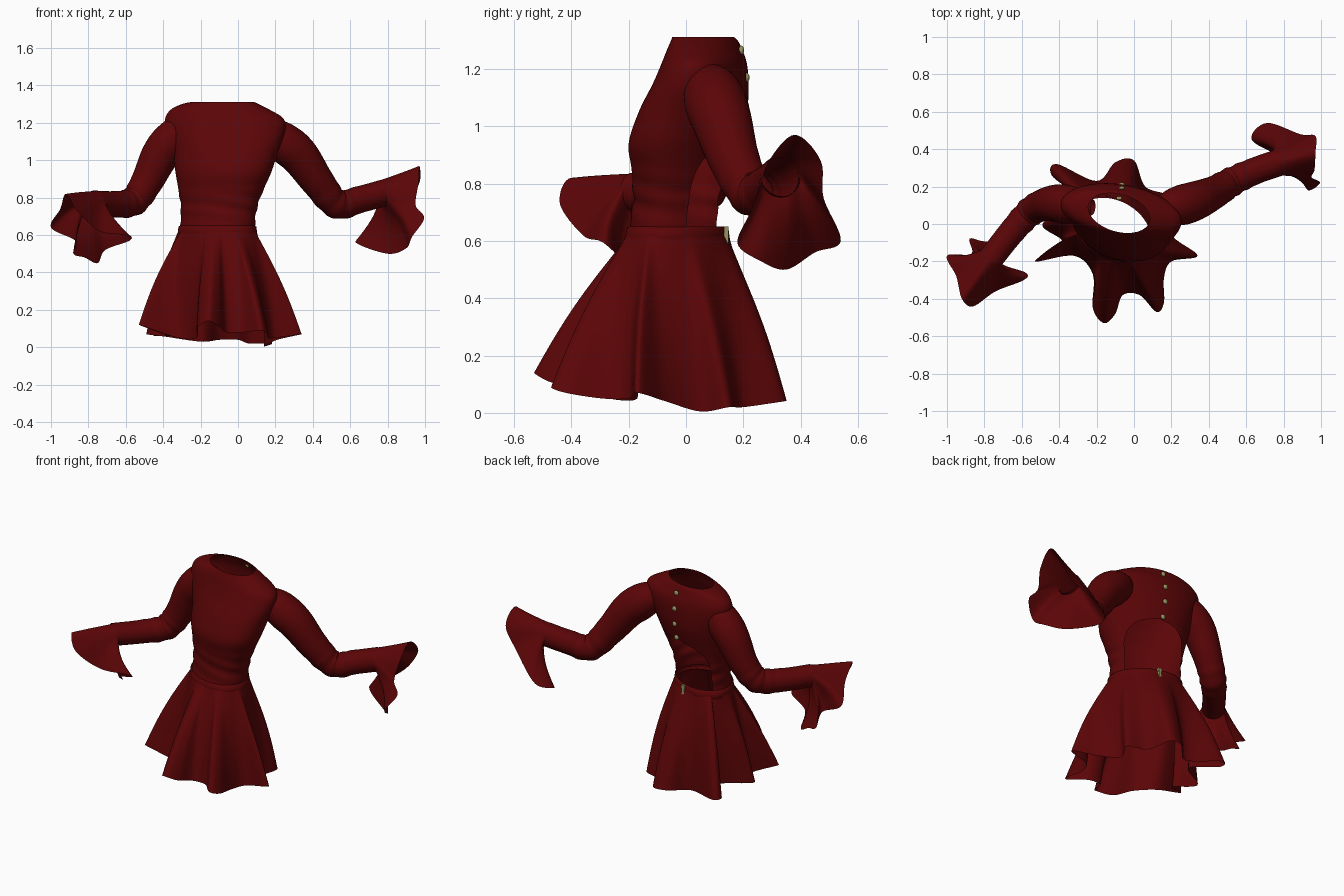
import bpy, bmesh
from math import sin, cos, pi, atan2
from mathutils import Vector

cube = bpy.data.objects.get("Cube")
if cube:
    bpy.data.objects.remove(cube)


def material(name, rgb, rough):
    m = bpy.data.materials.new(name)
    m.use_nodes = True
    m.diffuse_color = (*rgb, 1)
    bsdf = m.node_tree.nodes["Principled BSDF"]
    bsdf.inputs["Base Color"].default_value = (*rgb, 1)
    bsdf.inputs["Roughness"].default_value = rough
    return m


RED = material("dark_red_cloth", (0.105, 0.0015, 0.002), 0.8)
BRASS = material("dull_brass", (0.32, 0.30, 0.12), 0.5)


def spline(pts, steps, closed=False):
    """Smooth curve through points with any number of components."""
    n, out = len(pts), []
    get = (lambda i: pts[i % n]) if closed else (lambda i: pts[max(0, min(n - 1, i))])
    for i in range(n if closed else n - 1):
        for s in range(steps):
            t = s / steps
            out.append([b + 0.5 * t * (c - a + t * (2 * a - 5 * b + 4 * c - d
                        + t * (3 * (b - c) + d - a)))
                        for a, b, c, d in zip(get(i - 1), get(i), get(i + 1), get(i + 2))])
    if not closed:
        out.append(list(pts[-1]))
    return out


def loft(name, rings, closed=True):
    """Skin a list of equally long rings."""
    bm = bmesh.new()
    rows = [[bm.verts.new(p) for p in ring] for ring in rings]
    n = len(rows[0])
    for a, b in zip(rows, rows[1:]):
        for j in range(n if closed else n - 1):
            k = (j + 1) % n
            bm.faces.new((a[j], a[k], b[k], b[j]))
    bmesh.ops.remove_doubles(bm, verts=bm.verts, dist=0.0002)
    return finish(name, bm, RED)


def finish(name, bm, mat):
    me = bpy.data.meshes.new(name)
    bm.to_mesh(me)
    bm.free()
    me.materials.append(mat)
    ob = bpy.data.objects.new(name, me)
    bpy.context.collection.objects.link(ob)
    for p in me.polygons:
        p.use_smooth = True
    return ob


TWIST = -0.28  # turns the body a little to its right


def oval(x0, x1, y0, y1, a, z, grow=0.0):
    """Point on a turned oval given by its extents."""
    return Vector(((x0 + x1) / 2 + ((x1 - x0) / 2 + grow) * cos(a),
                   (y0 + y1) / 2 + ((y1 - y0) / 2 + grow) * sin(a + TWIST), z))


# Bodice: z, then left-right and front-back extents, with an arched open back
BODY = [(0.63, -0.31, 0.09, -0.20, 0.14), (0.74, -0.305, 0.10, -0.185, 0.145),
        (0.85, -0.32, 0.14, -0.19, 0.16), (0.94, -0.335, 0.18, -0.20, 0.185),
        (1.05, -0.35, 0.215, -0.165, 0.213), (1.15, -0.38, 0.25, -0.115, 0.218),
        (1.22, -0.39, 0.245, -0.085, 0.212), (1.27, -0.36, 0.17, -0.065, 0.195),
        (1.30, -0.30, 0.11, -0.052, 0.18), (1.312, -0.245, 0.085, -0.048, 0.165)]
ARCH_LOW, ARCH_TOP, SEGS = 0.66, 0.955, 96
rings = []
for z, x0, x1, y0, y1 in spline(BODY, 10):
    q = max(0, (z - ARCH_LOW) / (ARCH_TOP - ARCH_LOW))
    gap = 1.02 * (1 - q ** 3) ** 0.5 if q < 1 else 0
    ring = []
    for j in range(SEGS + 1):
        a = pi / 2 - 0.1 + gap + (2 * pi - 2 * gap) * j / SEGS
        crease = 0.004 * sin(z * 75 + 3 * sin(a + 1)) * max(0, 1 - abs(z - 0.74) * 8)
        ring.append(oval(x0, x1, y0, y1, a, z, crease))
    rings.append(ring)
loft("bodice", rings, closed=False)

# Waistband
WAIST = BODY[0][1:]
BAND = [(0.595, 0.01), (0.60, 0.014), (0.645, 0.008), (0.65, 0.0)]
turn = [2 * pi * j / SEGS for j in range(SEGS)]
loft("waistband", [[oval(*WAIST, a, z, g) for a in turn] for z, g in BAND])

# Skirt: hem loop of deep folds, joined to the waist
HEM = [(0.34, -0.17, 0.07), (0.21, -0.07, 0.04), (0.14, 0.05, 0.005), (0.18, 0.15, 0.02),
       (0.06, 0.20, 0.02), (0.0, 0.34, 0.04), (-0.10, 0.33, 0.04), (-0.20, 0.23, 0.03),
       (-0.41, 0.32, 0.06), (-0.44, 0.26, 0.06), (-0.31, 0.13, 0.06), (-0.49, 0.0, 0.07),
       (-0.38, -0.10, 0.06), (-0.53, -0.20, 0.12), (-0.32, -0.17, 0.05), (-0.22, -0.27, 0.05),
       (-0.22, -0.45, 0.10), (-0.16, -0.53, 0.14), (-0.10, -0.48, 0.11), (-0.06, -0.38, 0.08),
       (0.03, -0.38, 0.08), (0.12, -0.47, 0.09), (0.16, -0.42, 0.07), (0.16, -0.29, 0.05),
       (0.20, -0.20, 0.05)]
hem = [Vector(p) for p in spline(HEM, 8, closed=True)]
mid = Vector(((WAIST[0] + WAIST[1]) / 2, (WAIST[2] + WAIST[3]) / 2, 0))
top = [oval(*WAIST, atan2(p.y - mid.y, p.x - mid.x), 0.62, 0.01) for p in hem]
rings = []
for i in range(25):
    t = 1 - i / 24
    rings.append([w.lerp(h, t) + (w - mid).to_2d().normalized().to_3d() * 0.02 * sin(pi * t)
                  for w, h in zip(top, hem)])
loft("skirt", rings)


def arm_ring(centre, way, radius, n):
    """Circle around a direction, starting at its upper side."""
    u = Vector((0, 0, 1))
    u = (u - way * u.dot(way)).normalized()
    v = way.cross(u)
    return [centre + (u * cos(2 * pi * j / n) + v * sin(2 * pi * j / n)) * radius
            for j in range(n)]


def sleeve(side, path, cuff):
    """Tapered sleeve with creases at the elbow, and a flared cuff."""
    pts = spline(path, 10)
    rings = []
    for i, p in enumerate(pts):
        c = Vector(p[:3])
        a, b = pts[max(0, i - 2)], pts[min(len(pts) - 1, i + 2)]
        way = (Vector(b[:3]) - Vector(a[:3])).normalized()
        crease = 0.004 * sin(i * 1.3) * max(0, 1 - abs(i - 50) / 10)
        rings.append(arm_ring(c, way, p[3] + crease, 32))
    loft(side + "_sleeve", rings)

    # The cuff starts just inside the sleeve end
    edge = [Vector(p) for p in spline(cuff, 8, closed=True)]
    wrist = arm_ring(c - way * 0.015, way, p[3] - 0.002, len(edge))
    loft(side + "_cuff", [[w.lerp(e, k / 10) + way * 0.02 * sin(pi * k / 10)
                           for w, e in zip(wrist, edge)] for k in range(11)])


# Sleeve paths carry x, y, z and radius, growing out of the shoulder; cuffs are hem loops
sleeve("left",
       [(0.11, 0.075, 1.19, 0.04), (0.18, 0.085, 1.14, 0.088), (0.25, 0.10, 1.09, 0.107),
        (0.33, 0.125, 1.02, 0.104), (0.43, 0.17, 0.88, 0.088), (0.53, 0.23, 0.765, 0.077),
        (0.65, 0.285, 0.79, 0.072), (0.78, 0.33, 0.825, 0.072)],
       [(0.97, 0.38, 0.97), (0.965, 0.29, 0.88), (0.95, 0.25, 0.76), (0.995, 0.22, 0.69),
        (0.93, 0.18, 0.59), (0.90, 0.26, 0.53), (0.80, 0.35, 0.50), (0.63, 0.45, 0.56),
        (0.71, 0.54, 0.60), (0.89, 0.48, 0.75), (0.97, 0.47, 0.88)])
sleeve("right",
       [(-0.22, 0.09, 1.20, 0.04), (-0.29, 0.095, 1.17, 0.085), (-0.36, 0.105, 1.10, 0.104),
        (-0.42, 0.11, 1.02, 0.10), (-0.49, 0.10, 0.88, 0.085), (-0.56, 0.06, 0.78, 0.077),
        (-0.66, -0.05, 0.765, 0.07), (-0.77, -0.19, 0.77, 0.068)],
       [(-0.92, -0.40, 0.82), (-0.95, -0.28, 0.74), (-1.0, -0.17, 0.64), (-0.87, -0.16, 0.57),
        (-0.88, -0.08, 0.50), (-0.82, -0.09, 0.48), (-0.75, -0.11, 0.45), (-0.71, -0.21, 0.52),
        (-0.58, -0.26, 0.57), (-0.59, -0.30, 0.60), (-0.74, -0.36, 0.62), (-0.86, -0.44, 0.73)])

# Back buttons
for i, (y, z) in enumerate([(0.193, 1.265), (0.212, 1.17), (0.210, 1.07), (0.19, 0.975)]):
    bm = bmesh.new()
    bmesh.ops.create_uvsphere(bm, u_segments=12, v_segments=8, radius=0.016)
    bmesh.ops.scale(bm, vec=(1, 0.6, 1), verts=bm.verts)
    bmesh.ops.translate(bm, vec=(-0.065, y, z), verts=bm.verts)
    finish(f"back_button_{i + 1}", bm, BRASS)

# Zip pull on the back of the waistband
bm = bmesh.new()
for z, tall, wide in [(0.64, 0.02, 0.026), (0.605, 0.05, 0.016)]:
    part = bmesh.ops.create_cube(bm, size=1)["verts"]
    bmesh.ops.scale(bm, vec=(wide, 0.016, tall), verts=part)
    bmesh.ops.translate(bm, vec=(-0.08, 0.14, z), verts=part)
zip_pull = finish("zip_pull", bm, BRASS)
for p in zip_pull.data.polygons:
    p.use_smooth = False
